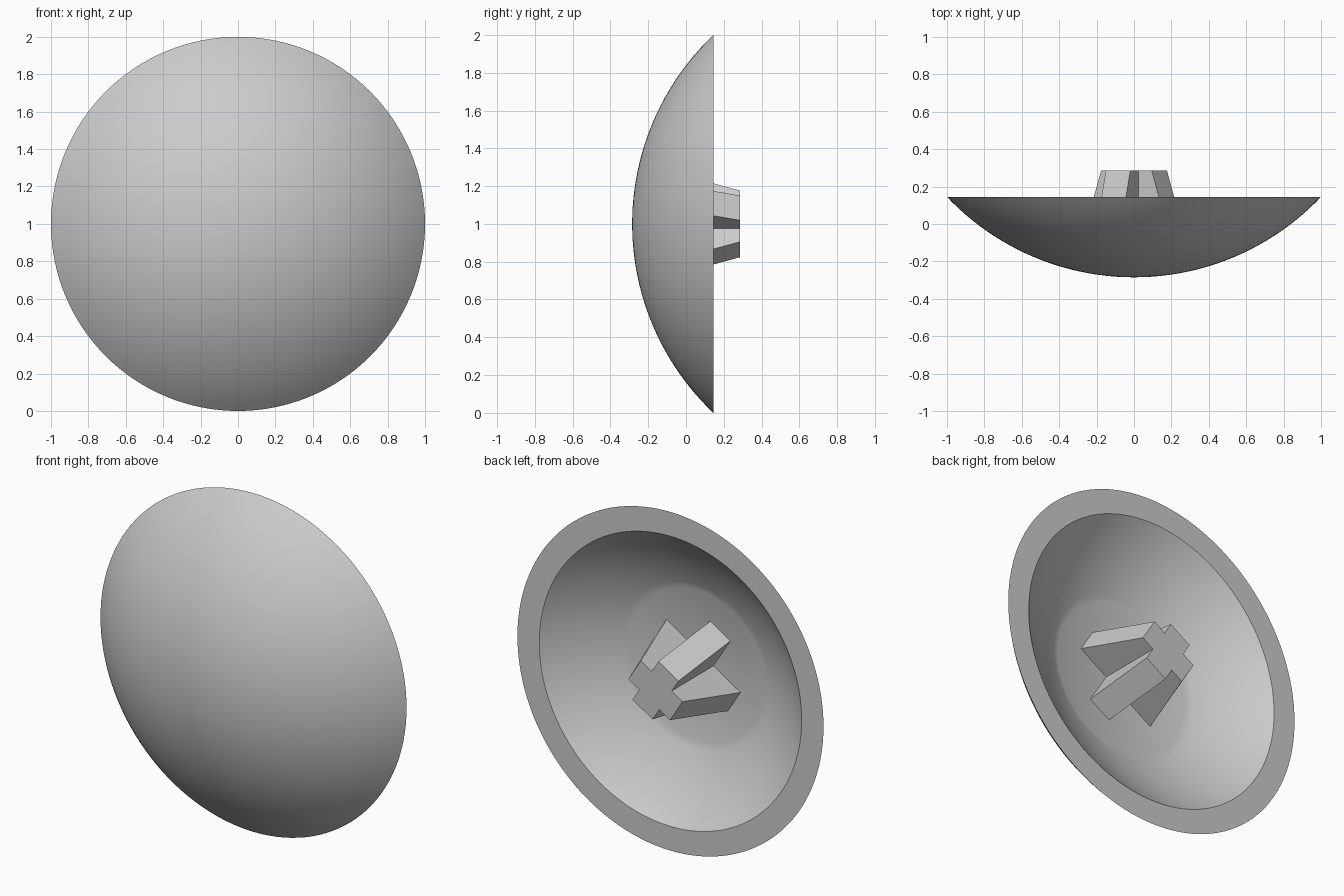
import bpy
import bmesh
from math import asin, cos, sin, radians, pi, sqrt

if "Cube" in bpy.data.objects:
    bpy.data.objects.remove(bpy.data.objects["Cube"], do_unlink=True)

CENTRE_Z = 1.0
RIM_Y, TIP_Y, FLOOR_Y = 0.145, 0.285, -0.105
SPHERE_Y, OUTER_R, WALL = 1.093, 1.378, 0.1

grey = bpy.data.materials.new("grey")
grey.use_nodes = True
colour = (0.6, 0.6, 0.6, 1)
grey.diffuse_color = colour
grey.node_tree.nodes["Principled BSDF"].inputs["Base Color"].default_value = colour


def finish(bm, name):
    bmesh.ops.recalc_face_normals(bm, faces=bm.faces)
    mesh = bpy.data.meshes.new(name)
    bm.to_mesh(mesh)
    bm.free()
    mesh.materials.append(grey)
    obj = bpy.data.objects.new(name, mesh)
    bpy.context.collection.objects.link(obj)
    bpy.ops.object.select_all(action='DESELECT')
    obj.select_set(True)
    bpy.context.view_layer.objects.active = obj
    return obj


def arc(radius, start_r, end_r, steps):
    """Points (r, y) on a circle about the dish's sphere centre."""
    a, b = asin(start_r / radius), asin(end_r / radius)
    angles = [a + (b - a) * i / steps for i in range(steps + 1)]
    return [(radius * sin(t), SPHERE_Y - radius * cos(t)) for t in angles]


# Dish: outer cap, flat rim, inner cap and flat floor, lathed about the y axis
inner_r = OUTER_R - WALL
rim_inner = sqrt(inner_r ** 2 - (SPHERE_Y - RIM_Y) ** 2)
floor_r = sqrt(inner_r ** 2 - (SPHERE_Y - FLOOR_Y) ** 2)
profile = arc(OUTER_R, 0, 1, 24) + arc(inner_r, rim_inner, floor_r, 12) + [(0, FLOOR_Y)]
bm = bmesh.new()
verts = [bm.verts.new((r, y, CENTRE_Z)) for r, y in profile]
edges = [bm.edges.new(pair) for pair in zip(verts, verts[1:])]
bmesh.ops.spin(bm, geom=verts + edges, cent=(0, 0, CENTRE_Z), axis=(0, 1, 0),
               angle=2 * pi, steps=128, use_merge=True)
bmesh.ops.remove_doubles(bm, verts=bm.verts, dist=0.0001)
finish(bm, "dish")
bpy.ops.object.shade_smooth_by_angle(angle=radians(30))

# Mount: cross-shaped post whose four fins lengthen towards the dish floor
HALF_WIDTH, TURN = 0.077, radians(32)


def cross_ring(bm, y, reach):
    ring = []
    for i in range(4):
        a = TURN + i * pi / 2
        for u, v in ((reach, -HALF_WIDTH), (reach, HALF_WIDTH), (HALF_WIDTH, HALF_WIDTH)):
            ring.append(bm.verts.new((u * cos(a) - v * sin(a), y,
                                      CENTRE_Z + u * sin(a) + v * cos(a))))
    return ring


bm = bmesh.new()
base = cross_ring(bm, FLOOR_Y, 0.285)
tip = cross_ring(bm, TIP_Y, 0.16)
bm.faces.new(tip)
for i in range(len(base)):
    j = (i + 1) % len(base)
    bm.faces.new((base[i], base[j], tip[j], tip[i]))
finish(bm, "mount")
